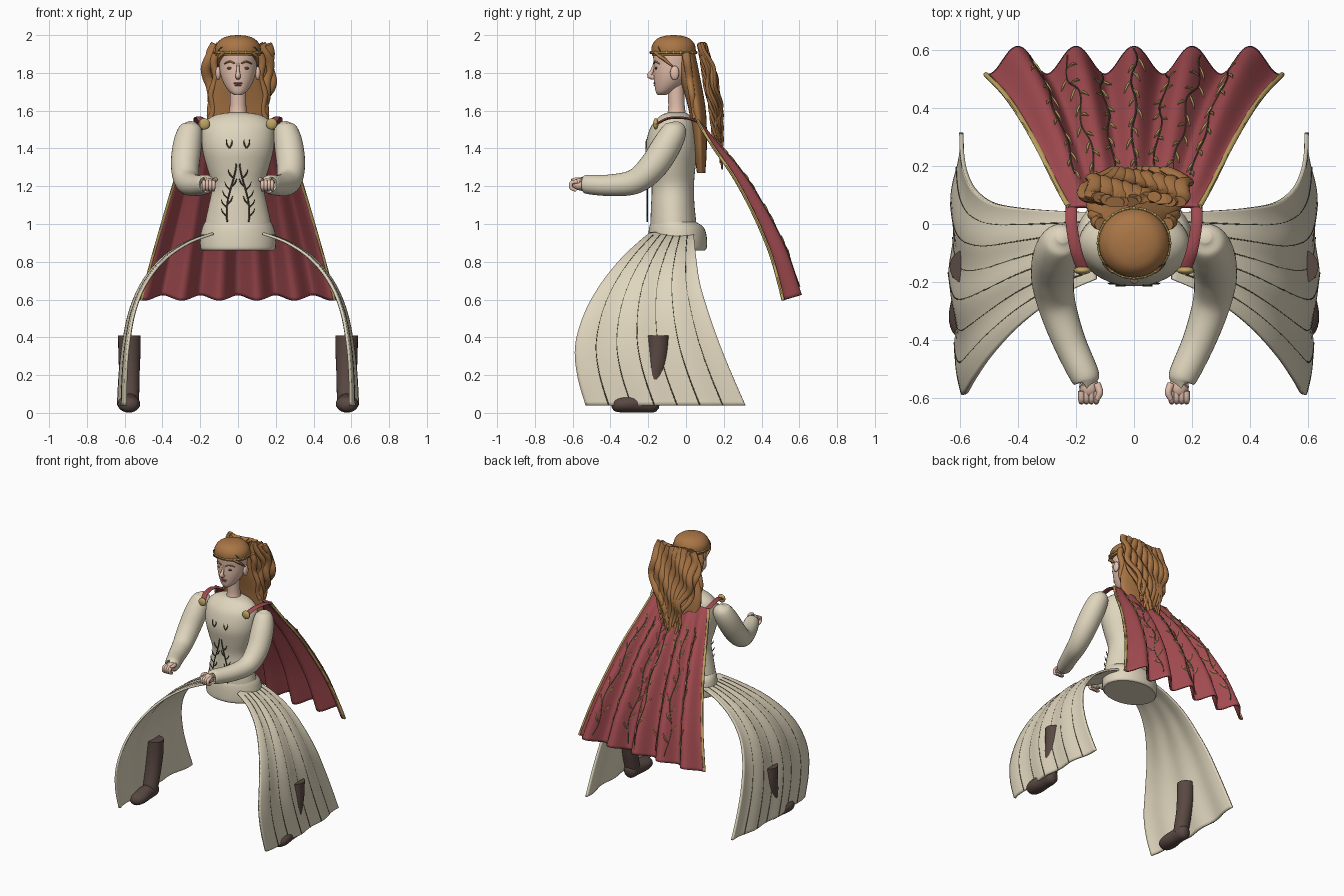
import bpy, bmesh
from math import sin, cos, pi
from mathutils import Vector, Matrix

if "Cube" in bpy.data.objects:
    bpy.data.objects.remove(bpy.data.objects["Cube"])

def mat(name, *c):
    m = bpy.data.materials.new(name)
    m.diffuse_color = (*c, 1)
    m.use_nodes = True
    m.node_tree.nodes["Principled BSDF"].inputs["Base Color"].default_value = m.diffuse_color
    return m

CREAM = mat("cream", .74, .67, .51)
RED = mat("red", .36, .07, .08)
HAIR = mat("auburn", .40, .18, .06)
SKIN = mat("skin", .78, .53, .42)
BOOT = mat("leather", .10, .065, .055)
GOLD = mat("gold", .52, .38, .12)
DARK = mat("thread", .10, .09, .05)
LIP = mat("lip", .45, .13, .12)
X, Z = Vector((1, 0, 0)), Vector((0, 0, 1))

def sample(rows, t):
    """Catmull-Rom through rows of numbers, t in 0..1"""
    n = len(rows) - 1
    i = min(int(t * n), n - 1)
    f = t * n - i
    a, b, c, d = (rows[max(0, min(n, i + k))] for k in (-1, 0, 1, 2))
    return [.5 * (2 * q + (r - p) * f + (2 * p - 5 * q + 4 * r - s) * f * f
                  + (3 * q - p - 3 * r + s) * f ** 3) for p, q, r, s in zip(a, b, c, d)]

def finish(name, bm, m, thick=0):
    bmesh.ops.recalc_face_normals(bm, faces=bm.faces)
    me = bpy.data.meshes.new(name)
    bm.to_mesh(me)
    bm.free()
    me.materials.append(m)
    me.shade_smooth()
    me.set_sharp_from_angle(angle=pi / 4)
    ob = bpy.data.objects.new(name, me)
    bpy.context.collection.objects.link(ob)
    if thick:
        mod = ob.modifiers.new("thickness", 'SOLIDIFY')
        mod.thickness, mod.offset = thick, 0
    return ob

def sweep(name, paths, m, sides=24, steps=24, ref=X, flat=False):
    """tubes along rows (x, y, z, ra, rb); flat keeps the rings horizontal"""
    bm = bmesh.new()
    for rows in paths:
        pts = [sample(rows, k / steps) for k in range(steps + 1)]
        P = [Vector(p[:3]) for p in pts]
        rings = []
        for k, p in enumerate(pts):
            t = Z if flat else (P[min(k + 1, steps)] - P[max(k - 1, 0)]).normalized()
            b = (ref - t * ref.dot(t)).normalized()
            n = t.cross(b)
            rings.append([bm.verts.new(P[k] + b * (cos(a) * p[3]) + n * (sin(a) * p[-1]))
                          for a in (2 * pi * j / sides for j in range(sides))])
        for r, q in zip(rings, rings[1:]):
            for j in range(sides):
                bm.faces.new((r[j], r[j - 1], q[j - 1], q[j]))
        bm.faces.new(rings[0])
        bm.faces.new(rings[-1])
    return finish(name, bm, m)

def column(name, rows, m, steps=30):
    """upright form from rows (z, rx, ry, y centre)"""
    return sweep(name, [[(0, cy, z, rx, ry) for z, rx, ry, cy in rows]], m, 40, steps, flat=True)

def balls(name, items, m, seg=16):
    """ellipsoids (x, y, z, rx, ry, rz)"""
    bm = bmesh.new()
    for x, y, z, a, b, c in items:
        bmesh.ops.create_uvsphere(bm, u_segments=seg, v_segments=seg // 2 + 2, radius=1,
                                  matrix=Matrix.Translation((x, y, z)) @ Matrix.Diagonal((a, b, c, 1)))
    return finish(name, bm, m)

def sheet(name, f, nu, nv, m, thick):
    bm = bmesh.new()
    g = [[bm.verts.new(f(i / nu, j / nv)) for i in range(nu + 1)] for j in range(nv + 1)]
    for j in range(nv):
        for i in range(nu):
            bm.faces.new((g[j][i], g[j][i + 1], g[j + 1][i + 1], g[j + 1][i]))
    return finish(name, bm, m, thick)

def line(f, r, n=12):
    return [(*f(k / n), r) for k in range(n + 1)]

# torso, hips, neck, head
column("bodice", [(.92, .18, .125, -.067), (1, .176, .122, -.067), (1.1, .155, .115, -.07),
                  (1.2, .138, .112, -.07), (1.3, .165, .125, -.075), (1.4, .19, .14, -.075),
                  (1.5, .19, .125, -.068), (1.55, .165, .1, -.06), (1.58, .11, .07, -.055), (1.59, .045, .045, -.05)], CREAM)
column("hips", [(.86, .19, .145, -.045), (.875, .2, .155, -.045), (.93, .2, .155, -.045),
                (.98, .19, .145, -.05), (1.01, .175, .12, -.065)], CREAM)
column("neck", [(1.56, .055, .055, -.05), (1.62, .044, .044, -.05), (1.74, .044, .044, -.055)], SKIN)
column("head", [(1.682, .018, .02, -.13), (1.70, .045, .045, -.115), (1.74, .073, .075, -.092),
                (1.79, .092, .096, -.075), (1.85, .1, .106, -.065), (1.91, .1, .108, -.064), (1.96, .07, .08, -.06)], SKIN)

# face
sweep("nose", [[(0, -.168, 1.85, .006), (0, -.18, 1.81, .009), (0, -.193, 1.785, .014), (0, -.168, 1.775, .012)]], SKIN, 12, 10)
balls("ears", [(s * .105, -.06, 1.8, .014, .024, .038) for s in (1, -1)], SKIN)
balls("eyes", [(s * .042, -.157, 1.825, .017, .008, .007) for s in (1, -1)], DARK)
balls("lips", [(0, -.163, 1.745, .024, .01, .006), (0, -.161, 1.735, .019, .01, .006)], LIP)
sweep("eyebrows", [[(s * .018, -.171, 1.85, .004), (s * .045, -.163, 1.86, .005), (s * .072, -.142, 1.848, .003)]
                   for s in (1, -1)], HAIR, 8, 8)

# hair
column("hair_cap", [(1.89, .118, .112, -.066), (1.915, .122, .118, -.066), (1.95, .115, .112, -.066),
                    (1.98, .088, .088, -.066), (1.995, .05, .05, -.066), (2.0, .008, .008, -.066)], HAIR)
column("back_hair", [(1.94, .09, .05, -.01), (1.8, .118, .055, .015), (1.6, .165, .045, .06),
                     (1.4, .14, .035, .075), (1.27, .09, .022, .08)], HAIR)
locks = []
for i in range(-4, 5):
    for layer in (0, 1):
        rows = []
        for k in range(13):
            t = k / 12
            w = .033 + .012 * sin(pi * min(1, t * 1.3)) - .014 * t
            r = .027 * (1 - .75 * t ** 3)
            rows.append(((i + .4 * layer) * w + .012 * sin(t * 15 + i * 1.3 + layer * 2),
                         .085 + .1 * t + .025 * layer * sin(pi * t) + .01 * sin(t * 15 + i),
                         1.95 - t * (.66 - .035 * abs(i) - .05 * layer), r, r * .7))
        locks.append(rows)
sweep("hair_locks", locks, HAIR, 10, 36)
sweep("side_locks", [[(s * (.115 + .03 * (k / 8) + .01 * sin(k * 1.6)), .0 + .05 * k / 8, 1.9 - .043 * k, .022 - .001 * k)
                      for k in range(9)] for s in (1, -1)], HAIR, 12, 24)
sweep("temple_strands", [[(s * .07, -.165 + .01 * j, 1.91, .008), (s * .1, -.135 + .012 * j, 1.885 - .008 * j, .009),
                          (s * .108, -.085 + .012 * j, 1.85 - .012 * j, .002)] for s in (1, -1) for j in range(3)], HAIR, 8, 10)

# circlet
ring = lambda a: (.123 * cos(a), -.066 + .12 * sin(a), 1.908)
sweep("circlet", [line(lambda t: ring(2 * pi * t), .005, 32)], GOLD, 8, 64, Z)
balls("circlet_beads", [(*ring(2 * pi * k / 20), .007, .007, .009) for k in range(20)], GOLD, 8)
sweep("circlet_arch", [line(lambda t: (.105 * cos(pi * t), -.135 - .02 * sin(pi * t), 1.91 + .045 * sin(pi * t)), .003)],
      DARK, 8, 24, Vector((0, 1, 0)))

# skirt panels: x, z, front y, back y down the drape
DRAPE = [(.13, .95, -.19, .04), (.26, .9, -.25, .045), (.39, .81, -.345, .055), (.49, .68, -.45, .075),
         (.55, .53, -.535, .12), (.58, .36, -.585, .18), (.592, .2, -.575, .245), (.595, .04, -.53, .315)]
def skirt(s, off=0):
    def f(u, v):
        x, z, a, b = sample(DRAPE, v)
        out = .03 * sin(pi * u) * v + .008 * v * sin(u * 6 * pi)
        return (s * (x + out + off * v), a + (b - a) * u, z + out * (1 - v) + off * (1 - v))
    return f

for s, side in ((1, "right"), (-1, "left")):
    f = skirt(s)
    sheet(side + "_skirt_panel", f, 48, 40, CREAM, .014)
    g = skirt(s, .007)
    sweep(side + "_skirt_lines", [line(lambda t: g(i / 7, .06 + .94 * t), .003, 20) for i in range(1, 7)],
          DARK, 6, 40, Vector((0, 1, 0)))
    # boots
    sweep(side + "_boot", [[(s * .575, -.147, .41, .06), (s * .575, -.15, .3, .058), (s * .575, -.165, .2, .054),
                            (s * .575, -.19, .1, .052), (s * .575, -.2, .05, .05, .045)]], BOOT, 24, 24, flat=True)
    sweep(side + "_boot_foot", [[(s * .575, -.14, .05, .02, .025), (s * .575, -.165, .052, .045, .048),
                                 (s * .575, -.24, .052, .05, .05), (s * .578, -.32, .047, .06, .045),
                                 (s * .578, -.375, .043, .045, .036), (s * .578, -.395, .042, .012, .012)]], BOOT)
    # sleeves
    sweep(side + "_sleeve", [[(s * .245, -.045, 1.54, .02), (s * .25, -.055, 1.505, .06), (s * .268, -.1, 1.42, .076),
                              (s * .28, -.175, 1.305, .075), (s * .268, -.27, 1.225, .066),
                              (s * .225, -.4, 1.205, .057), (s * .168, -.525, 1.21, .05), (s * .163, -.54, 1.21, .034)]],
          CREAM, 28, 48)
    # hand
    balls(side + "_palm", [(s * .155, -.56, 1.21, .034, .042, .032)], SKIN)
    sweep(side + "_fingers", [[(s * (.13 + .017 * j), -.575, 1.225, .011), (s * (.13 + .017 * j), -.607, 1.218, .011),
                               (s * (.13 + .017 * j), -.607, 1.19, .01), (s * (.13 + .017 * j), -.58, 1.178, .008)]
                              for j in range(4)] +
          [[(s * .128, -.55, 1.23, .013), (s * .118, -.58, 1.235, .012), (s * .128, -.605, 1.232, .008)]], SKIN, 10, 12)
    # shoulder clasp and strap
    balls(side + "_clasp", [(s * .178, -.16, 1.53, .03, .014, .03)], GOLD)
    sweep(side + "_cape_strap", [[(s * .178, -.155, 1.53, .02, .007), (s * .2, -.09, 1.56, .02, .007),
                                  (s * .215, 0, 1.56, .02, .007), (s * .215, .065, 1.54, .02, .007)]], RED, 10, 16)

# cape: y, z, half width down the back
FALL = [(.06, 1.55, .225), (.16, 1.41, .275), (.28, 1.25, .33), (.395, 1.05, .39), (.49, .84, .45), (.56, .61, .51)]
def cape(u, v, off=0):
    y, z, w = sample(FALL, v)
    d = Vector(sample(FALL, min(1, v + .02))) - Vector(sample(FALL, max(0, v - .02)))
    n = Vector((-d.y, d.x)).normalized()
    k = .05 * v ** .8 * cos((2 * u - 1) * 2.55 * 2 * pi) + off
    return ((2 * u - 1) * w, y + n.x * k, z + n.y * k)

sheet("cape", cape, 100, 40, RED, .012)
sweep("cape_trim", [line(lambda t: cape(u, t), .009, 20) for u in (0, 1)], GOLD, 8, 40)

# vine embroidery on the cape
stems, leaves = [], []
for c in range(7):
    u0 = .14 + .12 * c
    wob = lambda v: u0 + .012 * sin(v * 20 + c)
    stems.append(line(lambda t: cape(wob(.2 + .75 * t), .2 + .75 * t, .009), .003, 24))
    for k in range(13):
        v, e = .22 + .055 * k, (-1) ** k
        u = wob(v)
        leaves.append([(*cape(u, v, .009), .002), (*cape(u + e * .016, v - .018, .011), .006),
                       (*cape(u + e * .03, v - .045, .012), .001)])
sweep("cape_vines", stems, DARK, 6, 48)
sweep("cape_leaves", leaves, GOLD, 6, 5)

# bodice embroidery
twigs = []
for s in (1, -1):
    stem = lambda t: (s * (.008 + .055 * sin(pi * (.95 - .8 * t)) * (1 - t) + .04 * (1 - t) ** 2), -.205, 1.01 + .31 * t)
    twigs.append(line(stem, .004))
    for t, e in ((.1, 1), (.25, 1), (.4, 1), (.55, 1), (.75, 1), (.3, -1), (.6, -1)):
        x, y, z = stem(t)
        twigs.append([(x, y, z, .003), (x + s * e * .02, y, z + .02, .004), (x + s * e * .03, y, z + .045, .001)])
    for e in (-.012, .015):
        twigs.append([(s * .045, -.212, 1.40, .003), (s * (.045 + e), -.212, 1.425, .004), (s * (.045 + e), -.21, 1.45, .001)])
sweep("bodice_embroidery", twigs, DARK, 6, 12)
